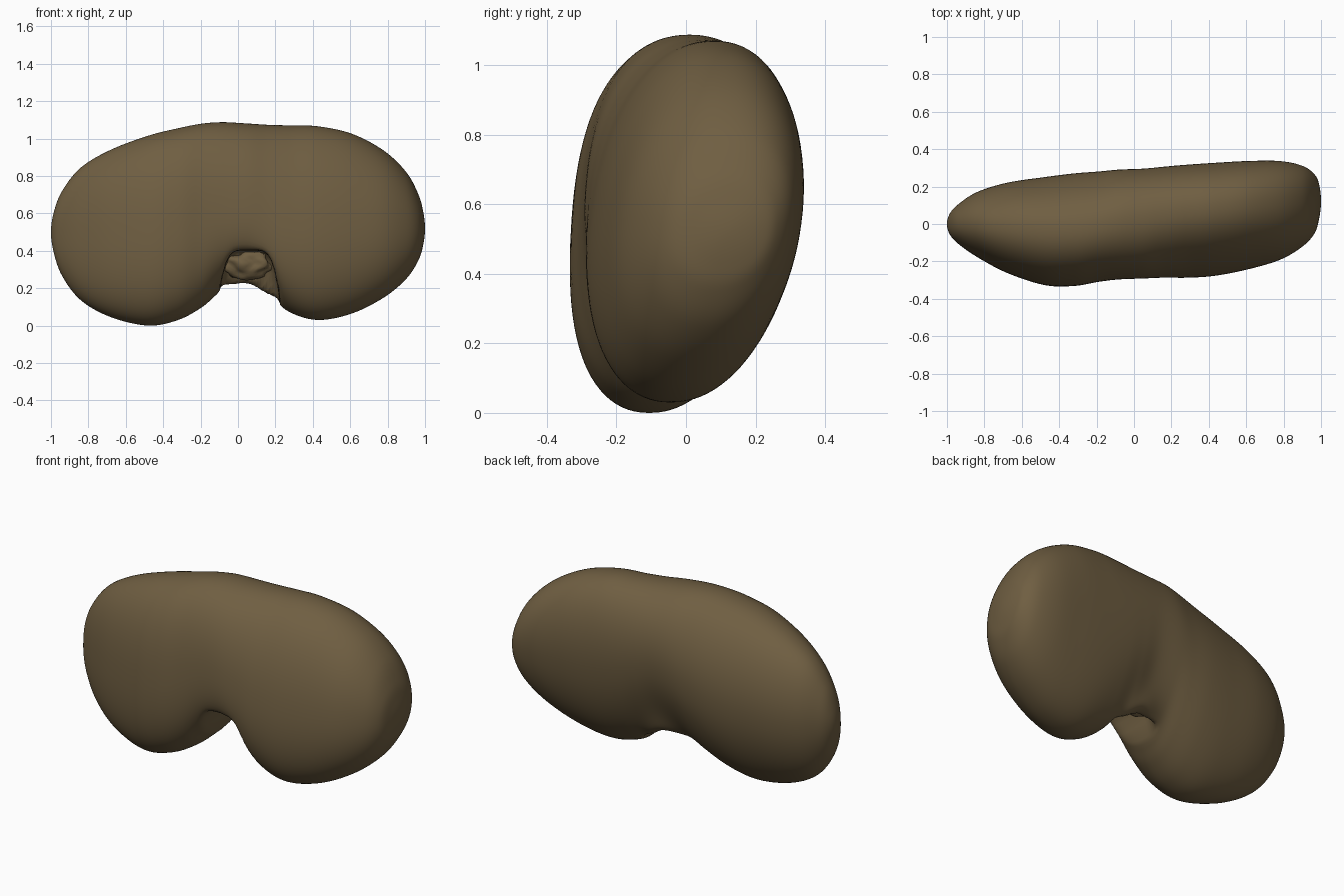
import bpy
import bmesh
import math
from mathutils import Vector, noise

old = bpy.data.objects.get("Cube")
if old:
    bpy.data.objects.remove(old, do_unlink=True)

AROUND = 96       # points around each cross-section
STEPS = 7         # rings between two stations

# Stations along the bean: x, top z, bottom z, front y, back y
STATIONS = [
    (-1, .5, .5, 0, 0),
    (-.985, .605, .39, -.055, .055),
    (-.94, .72, .265, -.105, .105),
    (-.84, .845, .135, -.175, .17),
    (-.68, .94, .045, -.26, .22),
    (-.48, 1.015, 0, -.325, .25),
    (-.32, 1.055, .03, -.33, .27),
    (-.19, 1.08, .1, -.308, .28),
    (-.08, 1.087, .19, -.295, .29),
    (.05, 1.08, .225, -.29, .295),
    (.16, 1.073, .16, -.285, .305),
    (.28, 1.07, .07, -.285, .315),
    (.43, 1.065, .03, -.275, .325),
    (.61, 1.025, .065, -.24, .335),
    (.78, .935, .15, -.19, .335),
    (.9, .82, .25, -.12, .31),
    (.965, .7, .35, -.05, .265),
    (.99, .61, .43, .03, .21),
    (1, .52, .52, .12, .12),
]


def make_material(name, color):
    mat = bpy.data.materials.new(name)
    mat.use_nodes = True
    mat.diffuse_color = color
    mat.node_tree.nodes["Principled BSDF"].inputs["Base Color"].default_value = color
    return mat


def smoothstep(a, b, t):
    t = min(max((t - a) / (b - a), 0), 1)
    return t * t * (3 - 2 * t)


def mirrored(row):
    """Station past a tip, so the spline rounds the end off."""
    x, top, bottom, front, back = row
    return (x, bottom, top, back, front)


def spline(quad, t):
    """Catmull-Rom interpolation of whole station rows."""
    return [b + t / 2 * (c - a + t * (2 * a - 5 * b + 4 * c - d + t * (3 * (b - c) + d - a)))
            for a, b, c, d in zip(*quad)]


def fuller(v):
    """Push an ellipse coordinate slightly towards a box."""
    return math.copysign(abs(v) ** .93, v)


def carve_hollow(p):
    """Raise the front of the underside into the arched hollow."""
    u = abs(p.x - .06) / .175
    if u >= 1:
        return p
    floor = .4 * (1 - u ** 5)
    soft = .03
    raised = (p.z + floor + math.sqrt((p.z - floor) ** 2 + soft ** 2)) / 2
    p.z += (raised - p.z) * smoothstep(.1, .02, p.y) * smoothstep(1, .85, u)
    return p


def section(row):
    x, top, bottom, front, back = row
    mid_y, half_y = (front + back) / 2, (back - front) / 2
    mid_z, half_z = (top + bottom) / 2, (top - bottom) / 2
    size = min(half_z / .5, half_y / .3)
    top_lean = .06 * smoothstep(-.3, .4, x) * size
    bottom_lean = .07 * size
    notch = .14 * math.exp(-((x - .06) / .16) ** 2)
    ring = []
    for i in range(AROUND):
        a = math.tau * i / AROUND
        c, s = fuller(math.cos(a)), fuller(math.sin(a))
        blend = smoothstep(-1, 1, c)
        lean = bottom_lean + (top_lean - bottom_lean) * blend
        width = math.sqrt(max(half_y ** 2 - lean ** 2, 0))
        y = mid_y + width * s + lean * c + notch * max(0, -c) ** 5
        ring.append(carve_hollow(Vector((x, y, mid_z + half_z * c))))
    return ring


def finish(bm, name, mat):
    bmesh.ops.recalc_face_normals(bm, faces=bm.faces)
    mesh = bpy.data.meshes.new(name)
    bm.to_mesh(mesh)
    bm.free()
    mesh.materials.append(mat)
    mesh.shade_smooth()
    obj = bpy.data.objects.new(name, mesh)
    bpy.context.collection.objects.link(obj)


brown = make_material("dull_brown", (.16, .113, .054, 1))

# Bean body: rings lofted from tip to tip
bm = bmesh.new()
rows = [mirrored(STATIONS[1])] + STATIONS + [mirrored(STATIONS[-2])]
rings = []
for seg in range(len(STATIONS) - 1):
    for k in range(STEPS):
        if seg or k:
            row = spline(rows[seg:seg + 4], k / STEPS)
            rings.append([bm.verts.new(p) for p in section(row)])
for lower, upper in zip(rings, rings[1:]):
    for i in range(AROUND):
        j = (i + 1) % AROUND
        bm.faces.new((lower[i], lower[j], upper[j], upper[i]))
for ring, row in ((rings[0], STATIONS[0]), (rings[-1], STATIONS[-1])):
    tip = bm.verts.new((row[0], row[3], row[1]))
    for i in range(AROUND):
        bm.faces.new((ring[i], ring[(i + 1) % AROUND], tip))
finish(bm, "bean_body", brown)

# Crumpled scar inside the hollow
bm = bmesh.new()
bmesh.ops.create_icosphere(bm, subdivisions=4, radius=1)
for v in bm.verts:
    crumple = 1 + .3 * noise.noise(v.co * 2)
    v.co = Vector((.06 + .14 * v.co.x * crumple,
                   .07 + .07 * v.co.y * crumple,
                   .33 + .08 * v.co.z * crumple))
finish(bm, "hollow_scar", brown)
